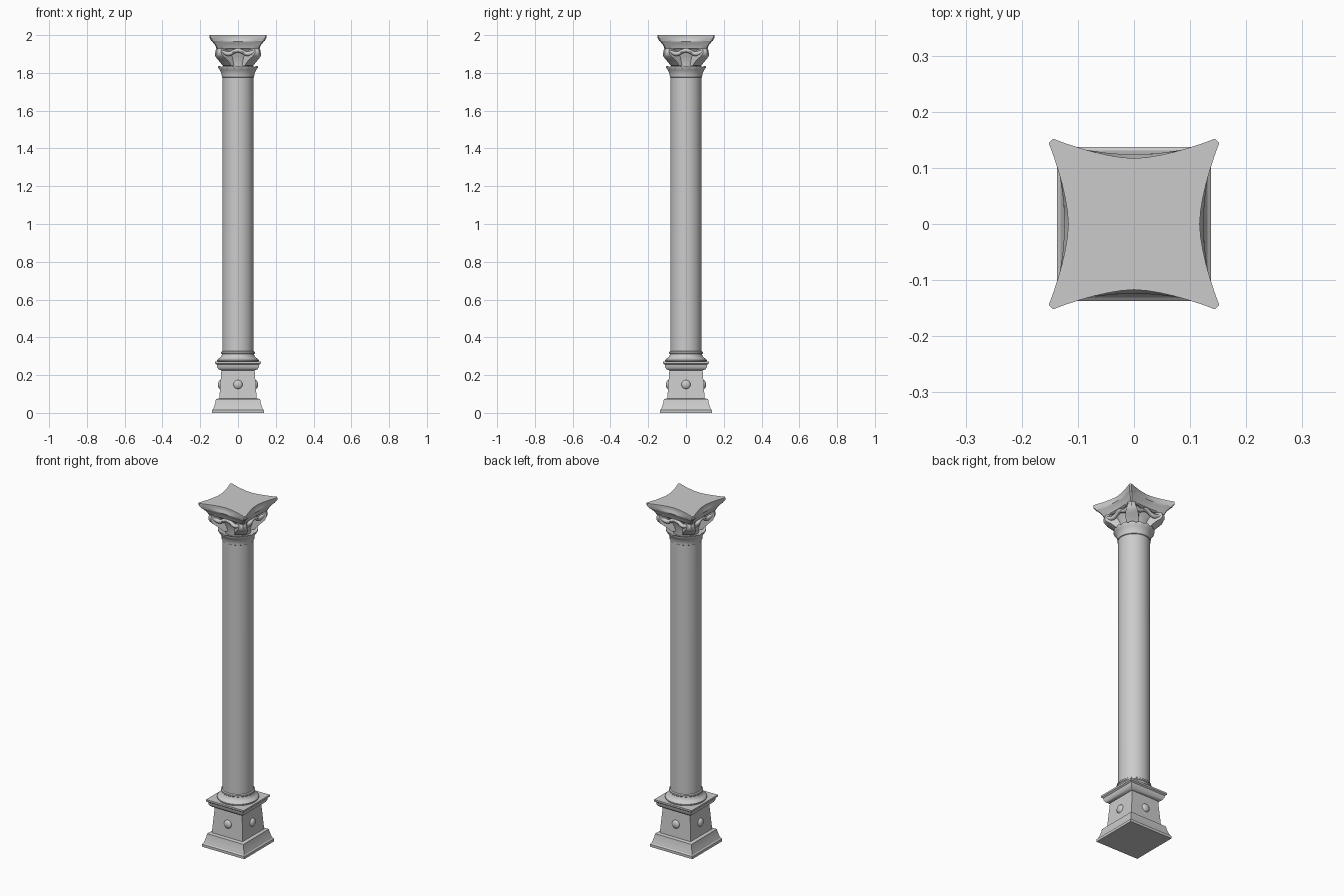
import bpy, bmesh, math
from mathutils import Matrix, Vector

if "Cube" in bpy.data.objects:
    bpy.data.objects.remove(bpy.data.objects["Cube"], do_unlink=True)

stone = bpy.data.materials.new("grey stone")
stone.use_nodes = True
stone.diffuse_color = (0.6, 0.6, 0.6, 1)
stone.node_tree.nodes["Principled BSDF"].inputs["Base Color"].default_value = (0.6, 0.6, 0.6, 1)


def finish(name, bm, angle=30):
    bmesh.ops.recalc_face_normals(bm, faces=bm.faces)
    mesh = bpy.data.meshes.new(name)
    bm.to_mesh(mesh)
    bm.free()
    mesh.materials.append(stone)
    obj = bpy.data.objects.new(name, mesh)
    bpy.context.collection.objects.link(obj)
    bpy.ops.object.select_all(action="DESELECT")
    obj.select_set(True)
    bpy.context.view_layer.objects.active = obj
    bpy.ops.object.shade_smooth_by_angle(angle=math.radians(angle))
    return obj


def loft(name, rings, angle=30):
    """Skin a stack of closed rings and cap both ends."""
    bm = bmesh.new()
    loops = [[bm.verts.new(p) for p in ring] for ring in rings]
    n = len(loops[0])
    for low, high in zip(loops, loops[1:]):
        for i in range(n):
            j = (i + 1) % n
            bm.faces.new((low[i], low[j], high[j], high[i]))
    bm.faces.new(loops[0])
    bm.faces.new(loops[-1])
    return finish(name, bm, angle)


def square(half, z):
    return [(x * half, y * half, z) for x, y in ((-1, -1), (1, -1), (1, 1), (-1, 1))]


def circle(r, z, n=64, wave=0.0, lobes=16):
    ring = []
    for i in range(n):
        a = 2 * math.pi * i / n
        w = wave * abs(math.cos(a * lobes / 2))
        ring.append(((r + w / 2) * math.cos(a), (r + w / 2) * math.sin(a), z + w))
    return ring


def star(corner, middle, z, roundness=0.0, steps=12):
    """Square with hollow sides and clipped corners, blended towards a circle."""
    ring = []
    for side in range(4):
        turn = Matrix.Rotation(side * math.pi / 2, 3, "Z")
        for i in range(steps + 1):
            t = 2 * i / steps - 1
            p = Vector((corner * 0.95 * t, -middle - (corner - middle) * abs(t) ** 1.6, 0))
            p = p.lerp(p.normalized() * middle, roundness)
            ring.append(turn @ p + Vector((0, 0, z)))
    return ring


# Square pedestal: plinth, tapered block and cornice
loft("pedestal", [square(h, z) for h, z in (
    (0.137, 0), (0.137, 0.015), (0.131, 0.02), (0.126, 0.035), (0.12, 0.055),
    (0.117, 0.073), (0.099, 0.077), (0.088, 0.225), (0.097, 0.227), (0.105, 0.233),
    (0.111, 0.243), (0.113, 0.256), (0.121, 0.262), (0.121, 0.272))])

# Round boss on each pedestal face
for i, side in enumerate(("front", "left", "back", "right")):
    bm = bmesh.new()
    bmesh.ops.create_uvsphere(bm, u_segments=24, v_segments=12, radius=0.024)
    place = (Matrix.Rotation(i * math.pi / 2, 4, "Z") @ Matrix.Translation((0, -0.092, 0.15))
             @ Matrix.Diagonal((1, 0.6, 1, 1)))
    bmesh.ops.transform(bm, matrix=place, verts=bm.verts)
    finish(side + "_boss", bm, 60)

# Moulded round foot of the shaft
loft("shaft_foot", [circle(r, z) for r, z in (
    (0.105, 0.27), (0.11, 0.275), (0.11, 0.281), (0.104, 0.287), (0.095, 0.292),
    (0.088, 0.3), (0.085, 0.311), (0.089, 0.315), (0.089, 0.323), (0.083, 0.327))])

# Shaft
loft("shaft", [circle(r, z) for r, z in ((0.083, 0.32), (0.083, 1.16), (0.082, 1.79))])

# Flared collar with a scalloped leaf rim
loft("leaf_collar", [circle(r, z, wave=w) for r, z, w in (
    (0.083, 1.775, 0), (0.086, 1.777, 0), (0.086, 1.785, 0), (0.089, 1.8, 0),
    (0.096, 1.815, 0), (0.104, 1.825, 0.004), (0.104, 1.831, 0.006),
    (0.092, 1.828, 0.004), (0.07, 1.82, 0))])

# Bell of the capital, round below and hollow-sided above
loft("capital_bell", [star(c, m, z, r) for c, m, z, r in (
    (0.068, 0.068, 1.815, 1), (0.07, 0.07, 1.85, 1), (0.085, 0.077, 1.88, 0.7),
    (0.098, 0.088, 1.91, 0.3), (0.11, 0.1, 1.935, 0))], 40)

# Hollow-sided slab on stepped mouldings
loft("abacus", [star(c, m, z) for c, m, z in (
    (0.108, 0.1, 1.925), (0.114, 0.108, 1.93), (0.122, 0.113, 1.948),
    (0.132, 0.121, 1.96), (0.136, 0.124, 1.966), (0.142, 0.123, 1.97),
    (0.147, 0.118, 1.98), (0.152, 0.117, 1.987), (0.152, 0.117, 2.0))])

# Curled leaf bracket under each corner: reach, height, half width
leaf = ((0.06, 1.835, 0.03), (0.088, 1.838, 0.032), (0.105, 1.855, 0.034),
        (0.125, 1.872, 0.034), (0.146, 1.887, 0.03), (0.154, 1.9, 0.024),
        (0.155, 1.915, 0.02), (0.15, 1.928, 0.02), (0.13, 1.934, 0.024),
        (0.06, 1.934, 0.03))
for i, corner in enumerate(("back_left", "back_right", "front_right", "front_left")):
    turn = Matrix.Rotation(math.pi / 4 + i * math.pi / 2, 3, "Z")
    loft(corner + "_leaf", [[turn @ Vector((r + e, s * w, z)) for r, z, w in leaf]
                            for s, e in ((-1, -0.006), (0, 0.004), (1, -0.006))])

# Swag moulding arching over the gap on each face
for i, side in enumerate(("front", "left", "back", "right")):
    turn = Matrix.Rotation(i * math.pi / 2, 3, "Z")
    rings = []
    for k in range(17):
        t = k / 8 - 1
        x, y = 0.098 * t, -0.098 - 0.008 * t * t
        z = 1.912 + 0.009 * math.cos(2 * math.pi * t) - 0.008 * t * t
        rings.append([turn @ Vector((x, y + 0.012 * math.cos(a), z + 0.012 * math.sin(a)))
                      for a in (j * math.pi / 4 for j in range(8))])
    loft(side + "_swag", rings, 50)
